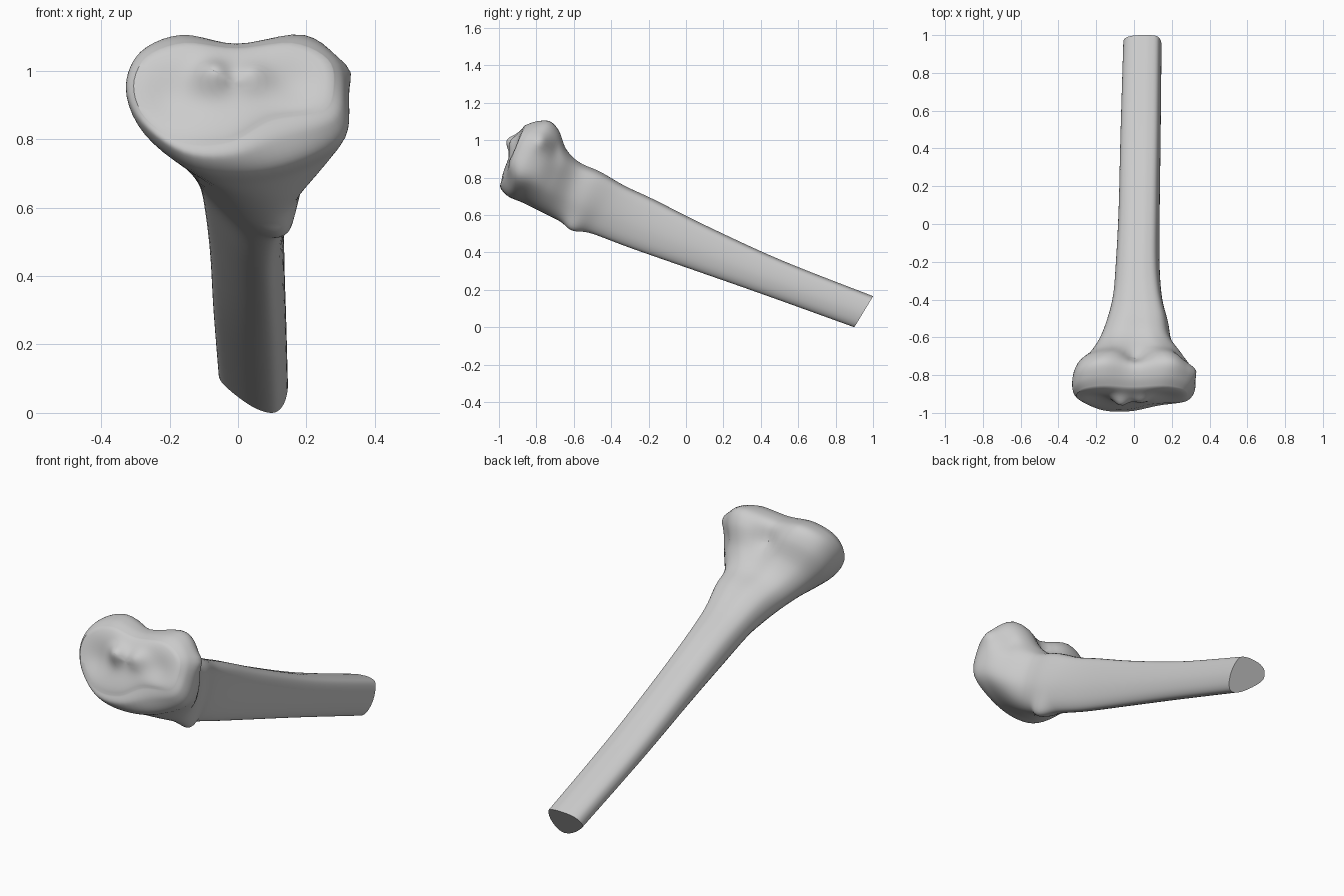
import bpy, bmesh, math
from mathutils import Vector

cube = bpy.data.objects.get("Cube")
if cube:
    bpy.data.objects.remove(cube, do_unlink=True)

# Single bone colour
bone = bpy.data.materials.new("bone_grey")
bone.use_nodes = True
tone = (0.6, 0.6, 0.6, 1)
bone.diffuse_color = tone
bone.node_tree.nodes["Principled BSDF"].inputs["Base Color"].default_value = tone

# Cross-section outlines: sideways -1..1, front edge 0 to back edge 1
SHAFT = [(.55, 0), (.85, .12), (1, .4), (.97, .7), (.8, .93), (.4, 1),
         (0, 1), (-.5, .97), (-.9, .85), (-1, .62), (-.65, .38), (0, .1)]
HEAD = [(0, 0), (.5, .08), (.93, .25), (1, .5), (.93, .78), (.6, 1),
        (0, .93), (-.5, 1), (-.87, .87), (-1, .6), (-.85, .3), (-.45, .05)]
RIM = [(-.05, .06), (.35, .27), (.85, .36), (.96, .6), (.9, .85), (.55, 1),
       (0, .95), (-.5, 1), (-.87, .87), (-1, .6), (-.88, .3), (-.5, .05)]

# Sections from cut end to head: front y, z; back y, z; x limits; head amount
SECTIONS = [
    (.90, 0, 1.0, .165, -.055, .145, 0),
    (.40, .18, .51, .357, -.07, .14, 0),
    (0, .32, .11, .54, -.08, .135, 0),
    (-.30, .425, -.17, .68, -.095, .135, 0),
    (-.50, .50, -.33, .755, -.11, .15, 0),
    (-.60, .525, -.46, .83, -.14, .18, .05),
    (-.68, .57, -.57, .88, -.18, .20, .2),
    (-.78, .62, -.64, .95, -.235, .26, .5),
    (-.87, .665, -.68, 1.05, -.30, .31, .8),
    (-.95, .70, -.73, 1.10, -.325, .325, 1),
    (-.995, .74, -.80, 1.10, -.325, .315, 1.5),
    (-.99, .775, -.86, 1.08, -.305, .29, 2),
]

# Soft swellings and hollows: centre, radius, push
OUT = Vector((0, -.9, .43))
RELIEF = [
    (Vector((-.07, -.92, .98)), .05, OUT * .05),
    (Vector((.04, -.92, .98)), .05, OUT * .03),
    (Vector((-.20, -.93, .92)), .09, OUT * -.025),
    (Vector((.17, -.93, .97)), .07, OUT * -.015),
    (Vector((.01, -.68, 1.02)), .06, Vector((0, -.03, -.03))),
    (Vector((.27, -.70, .95)), .06, Vector((-.03, 0, 0))),
    (Vector((.29, -.79, .99)), .04, Vector((.025, .01, 0))),
    (Vector((.13, -.60, .54)), .05, Vector((.01, -.01, -.012))),
]


def curve(a, b, c, d, t):
    """Smooth interpolation between b and c."""
    return .5 * (2 * b + (c - a) * t + (2 * a - 5 * b + 4 * c - d) * t * t
                 + (3 * b - a - 3 * c + d) * t ** 3)


def resample(points, steps, closed):
    n = len(points)
    pick = (lambda i: points[i % n]) if closed else (
        lambda i: points[min(max(i, 0), n - 1)])
    spans = n if closed else n - 1
    result = [curve(*(pick(i + k) for k in (-1, 0, 1, 2)), s / steps)
              for i in range(spans) for s in range(steps)]
    return result if closed else result + [points[-1]]


def section(yf, zf, yb, zb, xl, xr, amount):
    low, high = (SHAFT, HEAD) if amount <= 1 else (HEAD, RIM)
    mix = amount if amount <= 1 else amount - 1
    ring = []
    for p, q in zip(low, high):
        u, v = Vector(p).lerp(Vector(q), mix)
        ring.append(Vector(((xl + xr) / 2 + u * (xr - xl) / 2,
                            yf + v * (yb - yf), zf + v * (zb - zf))))
    return resample(ring, 5, True)


def sculpt(p):
    moved = p.copy()
    for centre, radius, push in RELIEF:
        moved += push * math.exp(-((p - centre).length / radius) ** 2)
    return moved


# Shaft and flared head
rings = [section(*s) for s in SECTIONS]
columns = [resample(list(c), 6, False) for c in zip(*rings)]
rings = [list(r) for r in zip(*columns)]

# Joint surface closing the head
rim = rings[-1]
middle = sum(rim, Vector()) / len(rim)
for i in range(1, 12):
    scale = 1 - i / 12
    swell = OUT * .012 * (1 - scale ** 6)
    rings.append([middle + (p - middle) * scale + swell for p in rim])

bm = bmesh.new()
loops = [[bm.verts.new(sculpt(p)) for p in ring] for ring in rings]
count = len(rim)
for a, b in zip(loops, loops[1:]):
    for i in range(count):
        j = (i + 1) % count
        bm.faces.new((a[i], a[j], b[j], b[i]))
bm.faces.new(loops[0])
tip = bm.verts.new(sculpt(middle + OUT * .012))
for i in range(count):
    bm.faces.new((loops[-1][i], loops[-1][(i + 1) % count], tip))
bmesh.ops.recalc_face_normals(bm, faces=bm.faces)

mesh = bpy.data.meshes.new("shin_bone")
bm.to_mesh(mesh)
bm.free()
mesh.materials.append(bone)
obj = bpy.data.objects.new("shin_bone", mesh)
bpy.context.collection.objects.link(obj)
bpy.ops.object.select_all(action='DESELECT')
obj.select_set(True)
bpy.context.view_layer.objects.active = obj
bpy.ops.object.shade_smooth_by_angle(angle=math.radians(40))
